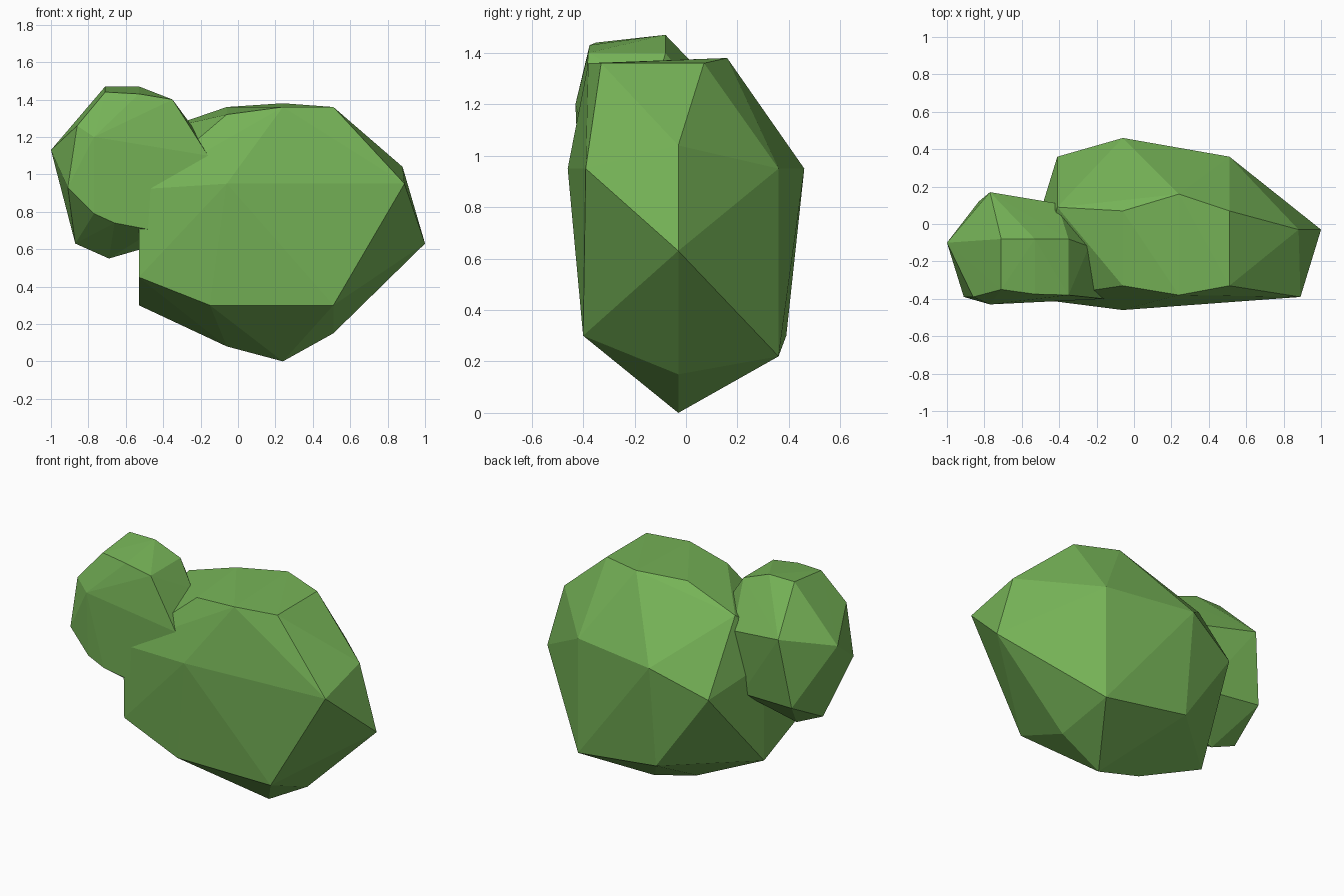
import bpy, bmesh

leaf_green = bpy.data.materials.new("leaf green")
leaf_green.diffuse_color = (0.18, 0.45, 0.095, 1)


def faceted_clump(name, points):
    """Convex low-poly foliage clump wrapped around a few corner points."""
    bm = bmesh.new()
    for p in points:
        bm.verts.new(p)
    bmesh.ops.convex_hull(bm, input=bm.verts[:])
    loose = [v for v in bm.verts if not v.link_faces]
    bmesh.ops.delete(bm, geom=loose, context='VERTS')
    bmesh.ops.recalc_face_normals(bm, faces=bm.faces[:])
    mesh = bpy.data.meshes.new(name)
    bm.to_mesh(mesh)
    bm.free()
    mesh.materials.append(leaf_green)
    obj = bpy.data.objects.new(name, mesh)
    bpy.context.collection.objects.link(obj)
    return obj


# Large clump: crown, waist, underside
faceted_clump("large_foliage_clump", [
    (0.51, 0.07, 1.36), (0.51, -0.33, 1.36), (0.24, 0.16, 1.38),
    (0.24, -0.38, 1.36), (-0.06, 0.07, 1.36), (-0.06, -0.33, 1.32),
    (-0.41, 0.09, 1.24), (-0.41, -0.35, 1.02),
    (0.89, -0.39, 0.95), (0.88, -0.03, 1.04), (1.0, -0.03, 0.63),
    (0.51, 0.36, 0.95), (-0.06, 0.46, 0.95), (-0.41, 0.36, 0.80),
    (-0.06, -0.46, 0.95), (-0.53, -0.40, 0.92), (-0.53, -0.03, 0.92),
    (0.51, -0.40, 0.30), (-0.15, -0.40, 0.30), (-0.53, -0.39, 0.45),
    (-0.53, -0.03, 0.30), (-0.06, 0.39, 0.30), (0.51, 0.36, 0.22),
    (0.51, -0.03, 0.15), (0.24, -0.03, 0.0), (-0.06, -0.03, 0.08),
])

# Small clump: crown, waist, underside
faceted_clump("small_foliage_clump", [
    (-0.71, -0.08, 1.47), (-0.53, -0.08, 1.47), (-0.35, -0.08, 1.40),
    (-0.71, -0.35, 1.44), (-0.53, -0.375, 1.43), (-0.35, -0.38, 1.40),
    (-1.0, -0.10, 1.13), (-0.86, -0.39, 1.26), (-0.77, -0.43, 1.20),
    (-0.24, -0.12, 1.25), (-0.16, -0.40, 1.10),
    (-0.77, 0.17, 1.21), (-0.41, 0.11, 1.15),
    (-0.91, -0.39, 0.93), (-0.77, -0.41, 0.79), (-0.66, -0.41, 0.74),
    (-0.45, -0.40, 0.70), (-0.83, 0.12, 0.77), (-0.45, 0.08, 0.75),
    (-0.87, -0.14, 0.63), (-0.69, -0.13, 0.55), (-0.45, -0.12, 0.62),
])
